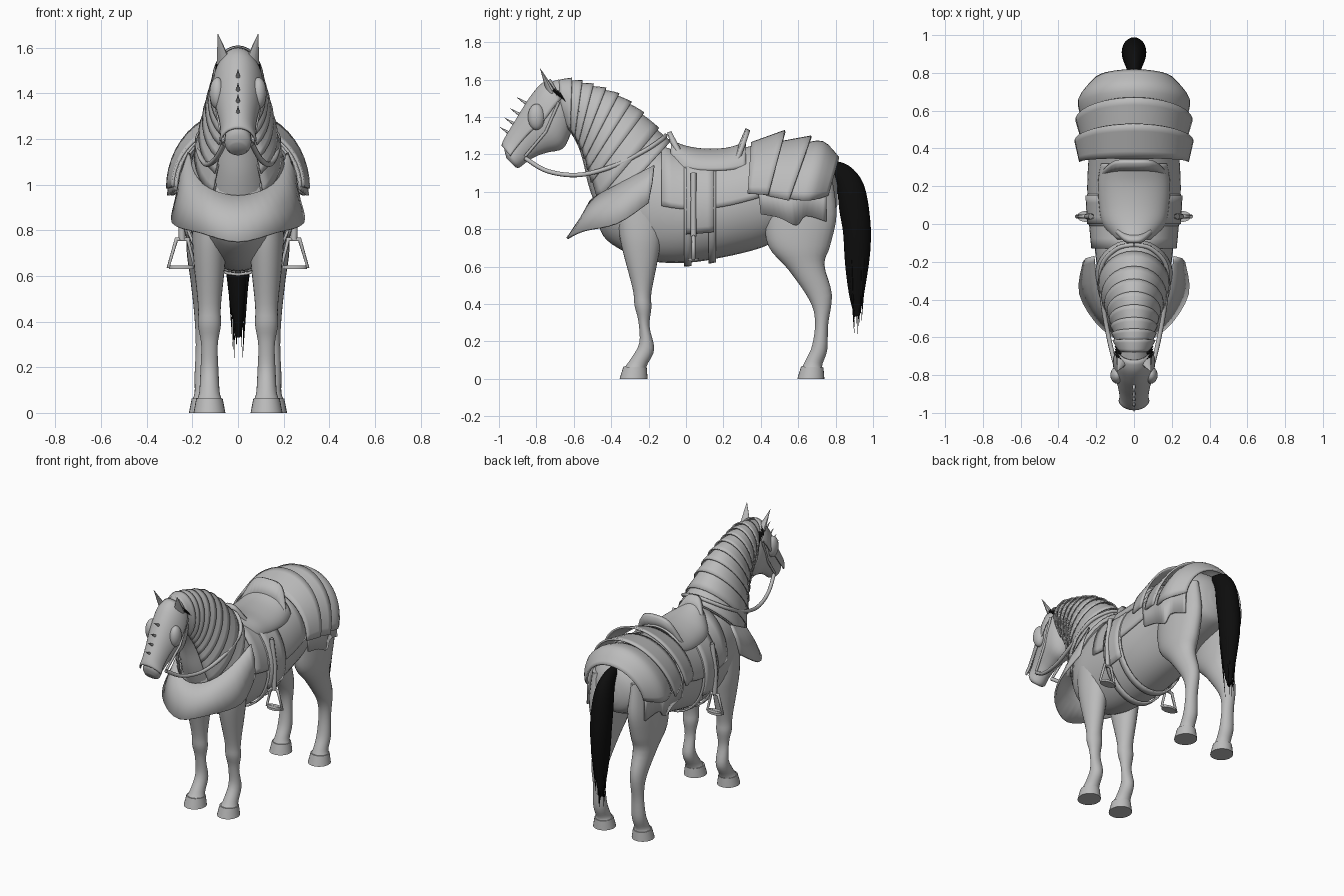
import bpy, bmesh, math, random
from mathutils import Vector

random.seed(4)
cube = bpy.data.objects.get("Cube")
if cube:
    bpy.data.objects.remove(cube)


def material(name, value):
    mat = bpy.data.materials.new(name)
    mat.use_nodes = True
    color = (value, value, value, 1)
    mat.diffuse_color = color
    mat.node_tree.nodes["Principled BSDF"].inputs["Base Color"].default_value = color
    return mat


GREY = material("plain grey", 0.5)
BLACK = material("black hair", 0.004)


def finish(name, bm, mat, thick=0.0, angle=40):
    bmesh.ops.recalc_face_normals(bm, faces=bm.faces[:])
    mesh = bpy.data.meshes.new(name)
    bm.to_mesh(mesh)
    bm.free()
    mesh.materials.append(mat)
    mesh.shade_smooth()
    mesh.set_sharp_from_angle(angle=math.radians(angle))
    obj = bpy.data.objects.new(name, mesh)
    bpy.context.collection.objects.link(obj)
    if thick:
        solid = obj.modifiers.new("thickness", "SOLIDIFY")
        solid.thickness = thick
        solid.offset = 0
    return obj


def resample(rows, steps):
    """Smooth curve through equal-length tuples."""
    result = []
    last = len(rows) - 1
    for i in range(last):
        a, b, c, d = (rows[max(0, min(last, i + k))] for k in (-1, 0, 1, 2))
        for s in range(steps):
            t = s / steps
            result.append(tuple(
                q + t * (r - p) / 2 + t * t * (p - 2.5 * q + 2 * r - w / 2)
                + t ** 3 * (1.5 * (q - r) + (w - p) / 2)
                for p, q, r, w in zip(a, b, c, d)))
    return result + [rows[last]]


def skin(bm, rings, closed):
    for low, high in zip(rings, rings[1:]):
        n = len(low)
        for j in range(n if closed else n - 1):
            k = (j + 1) % n
            bm.faces.new((low[j], low[k], high[k], high[j]))


def loft(name, rows, mat=GREY, x=0, arc=math.pi, grow=(0, 0), thick=0.0, sides=24):
    """Rows are (y, z) of one edge, (y, z) of the opposite edge, half width."""
    bm = bmesh.new()
    closed = arc >= math.pi
    rings = []
    for i, (ya, za, yb, zb, half) in enumerate(rows):
        g = grow[0] + (grow[1] - grow[0]) * i / (len(rows) - 1)
        middle = Vector((x, (ya + yb) / 2, (za + zb) / 2))
        axis = Vector((0, ya - yb, za - zb)) / 2
        axis += axis.normalized() * g
        ring = []
        for j in range(sides if closed else sides + 1):
            a = -arc + 2 * arc * j / sides
            side = Vector(((half + g) * math.sin(a), 0, 0))
            ring.append(bm.verts.new(middle + axis * math.cos(a) + side))
        rings.append(ring)
    skin(bm, rings, closed)
    if closed and not thick:
        bm.faces.new(rings[0])
        bm.faces.new(rings[-1])
    return finish(name, bm, mat, thick)


def sheet(name, edges, thick=0.012, sides=(0,), mat=GREY):
    """Curved plate between edge curves; side 0 spans both halves."""
    for s in sides:
        bm = bmesh.new()
        rings = []
        for edge in edges:
            if s:
                points = [(s * px, y, z) for px, y, z in edge]
            else:
                points = [(-px, y, z) for px, y, z in edge[:0:-1]] + edge
            rings.append([bm.verts.new(p) for p in resample(points, 4)])
        skin(bm, rings, False)
        finish(name if not s else side_name(name, s), bm, mat, thick)


def side_name(name, s):
    return ("left_" if s > 0 else "right_") + name


def spike(name, base, tip, radius, flat=1.0, mat=GREY):
    bm = bmesh.new()
    way = Vector(tip) - Vector(base)
    bmesh.ops.create_cone(bm, cap_ends=True, segments=10, radius1=radius,
                          radius2=0.001, depth=way.length)
    turn = way.to_track_quat("Z", "Y")
    for v in bm.verts:
        v.co.y *= flat
        v.co = turn @ v.co + (Vector(base) + Vector(tip)) / 2
    finish(name, bm, mat)


def tube(name, points, radius, cyclic=False):
    curve = bpy.data.curves.new(name, "CURVE")
    curve.dimensions = "3D"
    curve.bevel_depth = radius
    curve.bevel_resolution = 2
    line = curve.splines.new("POLY")
    line.points.add(len(points) - 1)
    for point, co in zip(line.points, points):
        point.co = (*co, 1)
    line.use_cyclic_u = cyclic
    curve.materials.append(GREY)
    obj = bpy.data.objects.new(name, curve)
    bpy.context.collection.objects.link(obj)


# Torso: y, top, bottom, half width
profile = [(-.48, 1.04, .88, .06), (-.44, 1.12, .76, .13), (-.33, 1.2, .68, .18),
           (-.2, 1.24, .63, .2), (0, 1.19, .62, .22), (.2, 1.19, .65, .23),
           (.4, 1.24, .7, .22), (.55, 1.26, .77, .22), (.7, 1.21, .82, .2),
           (.78, 1.13, .86, .14), (.81, 1.04, .93, .05)]
profile = resample(profile, 4)


def body_band(name, start, stop, arc, grow, steps=10):
    """Shell that follows the torso between two y positions."""
    rows = []
    for i in range(steps + 1):
        y = start + (stop - start) * i / steps
        a, b = next((p, q) for p, q in zip(profile, profile[1:]) if q[0] >= y)
        t = (y - a[0]) / (b[0] - a[0])
        top, low, half = (m + t * (n - m) for m, n in zip(a[1:], b[1:]))
        rows.append((y, top, y, low, half))
    loft(name, rows, arc=arc, grow=(grow, grow), thick=0.012, sides=32)


loft("torso", [(y, t, y, b, h) for y, t, b, h in profile], sides=32)

# Neck and its overlapping armour bands
neck = resample([(-.1, 1.25, -.46, .86, .18), (-.24, 1.4, -.52, 1.03, .145),
                 (-.37, 1.5, -.55, 1.16, .115), (-.5, 1.55, -.58, 1.25, .095),
                 (-.61, 1.58, -.62, 1.32, .085), (-.7, 1.59, -.68, 1.4, .07)], 6)
loft("neck", neck)
for i in range(9):
    loft("neck_band", neck[i * 3:i * 3 + 5], arc=math.pi * .8,
         grow=(.026, .006), thick=0.008)

# Head with face plate
head = resample([(-.68, 1.6, -.58, 1.42, .065), (-.76, 1.57, -.62, 1.3, .095),
                 (-.82, 1.5, -.66, 1.23, .095), (-.87, 1.42, -.74, 1.21, .08),
                 (-.91, 1.35, -.8, 1.19, .065), (-.95, 1.28, -.85, 1.16, .056),
                 (-.97, 1.23, -.89, 1.13, .058), (-.96, 1.18, -.91, 1.13, .04)], 4)
loft("head", head)
loft("face_plate", head[2:25], arc=math.pi * .45, grow=(.01, .02), thick=0.008)
for y, z in ((-.85, 1.47), (-.885, 1.41), (-.915, 1.36), (-.94, 1.31)):
    spike("face_spike", (0, y, z), (0, y - .055, z + .035), .01)

# Legs: front edge, back edge, half width
front_leg = [(-.38, 1, -.14, 1, .06), (-.36, .8, -.13, .78, .075), (-.34, .69, -.15, .64, .07),
             (-.285, .48, -.185, .46, .05), (-.275, .39, -.185, .38, .05),
             (-.255, .31, -.195, .28, .036), (-.25, .19, -.17, .16, .04),
             (-.3, .1, -.205, .08, .045), (-.33, .06, -.215, .055, .055)]
hind_leg = [(.42, 1.08, .78, 1.08, .06), (.42, .88, .805, .88, .08), (.44, .71, .77, .71, .08),
            (.55, .58, .74, .61, .065), (.66, .42, .78, .45, .047),
            (.69, .31, .76, .29, .04), (.675, .18, .755, .155, .045),
            (.64, .1, .73, .08, .045), (.62, .06, .73, .055, .055)]
for s in (1, -1):
    for name, rows, x in (("front_leg", front_leg, .125), ("hind_leg", hind_leg, .145)):
        loft(side_name(name, s), resample(rows, 4), x=s * x)
        ya, _, yb, _, _ = rows[-1]
        loft(side_name(name + "_hoof", s), [(ya - .005, .065, yb + .005, .06, .058),
             (ya - .025, 0, yb + .01, 0, .07)], x=s * x)
    # Ears, eye guards and forelock tufts
    spike(side_name("ear", s), (s * .06, -.72, 1.53), (s * .088, -.78, 1.66), .036, .6)
    bm = bmesh.new()
    bmesh.ops.create_uvsphere(bm, u_segments=20, v_segments=12, radius=1)
    for v in bm.verts:
        v.co = Vector((s * .09, -.8, 1.4)) + v.co * Vector((.035, .045, .07))
    finish(side_name("eye_guard", s), bm, GREY)
    for i in range(12):
        y = -.72 + i * .015
        z = 1.56 - i * .011
        spike("mane_tuft", (s * .075, y, z), (s * (.1 + .001 * i), y + .03, z - .045), .012, .5, BLACK)
    # Reins
    tube(side_name("rein", s), resample([(s * .06, -.86, 1.18), (s * .1, -.74, 1.11),
         (s * .14, -.57, 1.09), (s * .17, -.38, 1.14), (s * .17, -.22, 1.22),
         (s * .09, -.13, 1.28), (0, -.11, 1.3)], 6), .012)
    tube(side_name("bridle_strap", s), [(s * .065, -.86, 1.19), (s * .09, -.75, 1.32),
         (s * .1, -.68, 1.48)], .008)
    # Stirrup and hanging strap
    tube(side_name("stirrup", s), [(s * .22, .04, .76), (s * .27, .04, .76),
         (s * .305, .04, .64), (s * .19, .04, .64)], .01, True)
    loft(side_name("stirrup_tread", s), [(.01, .645, .07, .645, .055),
         (.01, .63, .07, .63, .055)], x=s * .247)
    tube(side_name("stirrup_leather", s), [(s * .225, .04, 1.1), (s * .25, .04, .92),
         (s * .245, .04, .76)], .015)

# Flared chest plate
sheet("chest_plate", [
    [(0, -.51, .95), (.12, -.47, .98), (.19, -.34, 1.05), (.215, -.17, 1.14)],
    [(0, -.56, .86), (.15, -.51, .89), (.235, -.36, .95), (.25, -.18, 1.05)],
    [(0, -.635, .75), (.17, -.55, .79), (.285, -.37, .83), (.265, -.2, .94)]])

# Rump armour: three overlapping plates and a ragged skirt
plates = [[(.35, 1.26, .31, .72, .285), (.53, 1.325, .35, .64, .31)],
          [(.48, 1.26, .38, .7, .27), (.67, 1.295, .43, .61, .305)],
          [(.62, 1.25, .46, .68, .265), (.73, 1.265, .58, .64, .29),
           (.815, 1.18, .7, .78, .21)]]
for rows in plates:
    loft("rump_plate", resample(rows, 4), arc=math.pi / 2, thick=0.012)
sheet("rump_skirt", [
    [(.25, .38, 1.05), (.25, .48, 1.05), (.25, .58, 1.05), (.24, .67, 1.05), (.21, .75, 1.05)],
    [(.25, .4, .88), (.25, .5, .86), (.25, .59, .82), (.24, .64, .87), (.215, .75, .84)]],
    sides=(1, -1))

# Saddle, blanket, flaps and girth straps
body_band("saddle_blanket", -.13, .4, math.pi * .5, .012)
body_band("saddle_flap", 0, .15, math.pi * .64, .022, 4)
for y in (-.01, .12):
    body_band("girth_strap", y, y + .04, math.pi, .014, 2)
seat = [(-.08, 1.27, -.08, .97, .1), (0, 1.24, 0, 1, .16), (.1, 1.225, .1, 1, .18),
        (.22, 1.23, .22, 1, .185), (.32, 1.26, .32, 1, .17)]
loft("saddle_seat", resample(seat, 4), arc=math.pi / 2, thick=0.012)
sheet("saddle_cantle", [
    [(0, .27, 1.2), (.1, .27, 1.18), (.165, .24, 1.1)],
    [(0, .33, 1.335), (.1, .325, 1.31), (.165, .28, 1.18)]], 0.025)
sheet("saddle_pommel", [
    [(0, -.05, 1.2), (.06, -.04, 1.19), (.11, 0, 1.12)],
    [(0, -.09, 1.32), (.05, -.08, 1.3), (.11, -.02, 1.19)]], 0.025)

# Tail: a core with loose strands at the end
tail = [(.77, 1.17, .8, 1.07, .03), (.87, 1.14, .81, 1, .045), (.95, 1.04, .82, .9, .06),
        (.985, .85, .84, .78, .065), (.985, .68, .85, .62, .055),
        (.96, .5, .87, .46, .035), (.93, .34, .9, .33, .012)]
loft("tail", resample(tail, 4), BLACK)
for i in range(24):
    x, y = random.uniform(-.05, .05), random.uniform(.87, .96)
    tip = (x * .5, .92 + (y - .92) * .5, random.uniform(.23, .45))
    spike("tail_strand", (x, y, random.uniform(.6, .75)), tip, .012, .6, BLACK)
